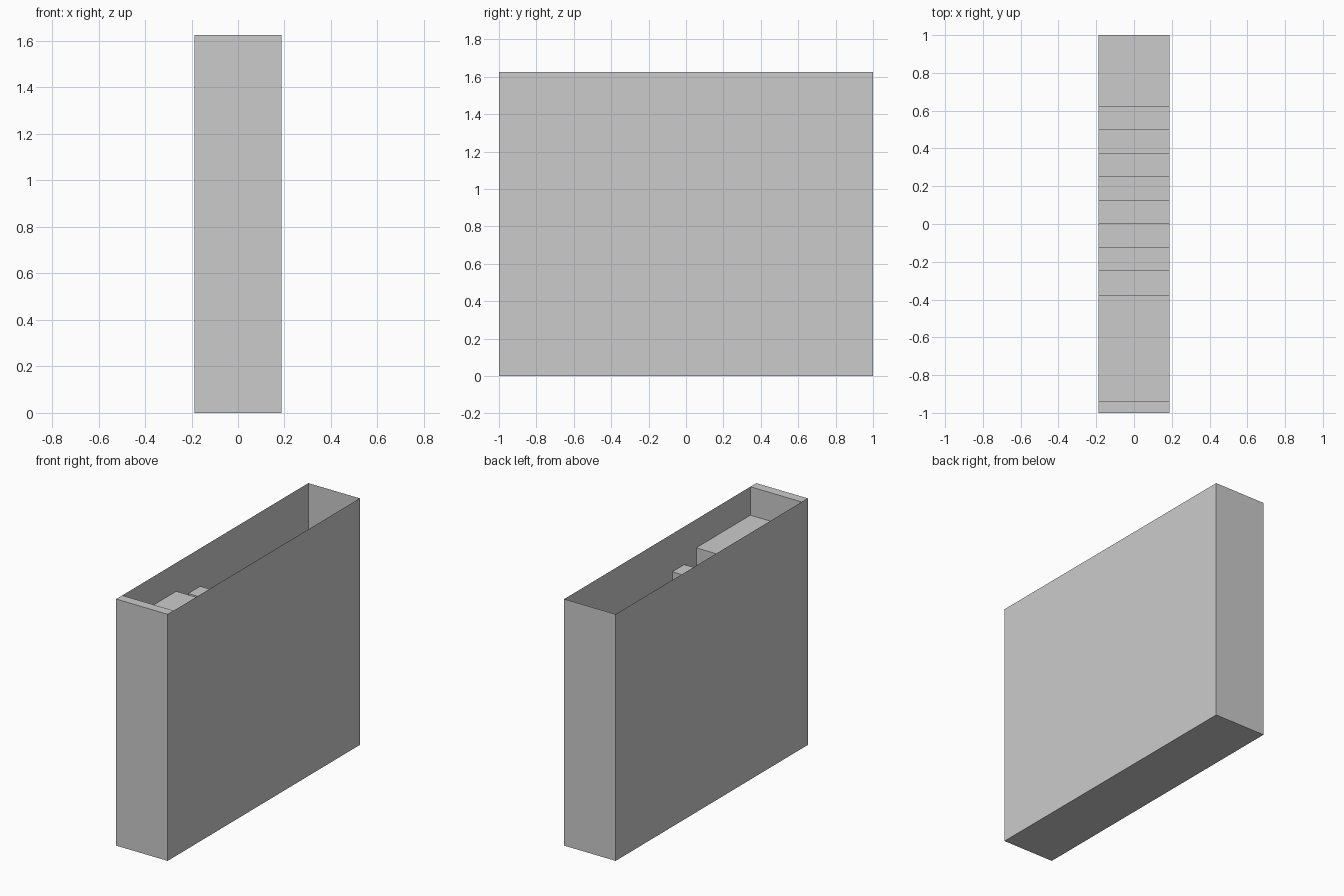
import bpy
import bmesh

if "Cube" in bpy.data.objects:
    bpy.data.objects.remove(bpy.data.objects["Cube"])

U = 1 / 16            # modelling unit
HALF_W = 3 * U
HALF_L = 1.0
HEIGHT = 26 * U


def make_object(name, bm):
    mesh = bpy.data.meshes.new(name)
    bm.to_mesh(mesh)
    bm.free()
    obj = bpy.data.objects.new(name, mesh)
    bpy.context.collection.objects.link(obj)
    return obj


# Outer casing: thin sheet box, open at the top
bm = bmesh.new()
bmesh.ops.create_cube(bm, size=1)
for v in bm.verts:
    v.co.x *= 2 * HALF_W
    v.co.y *= 2 * HALF_L
    v.co.z = (v.co.z + 0.5) * HEIGHT
top = [f for f in bm.faces if f.normal.z > 0.9]
bmesh.ops.delete(bm, geom=top, context='FACES_ONLY')
make_object("outer_casing", bm)

# Inner profile: front rim, upper ledge, then notched treads stepping down
levels = [(1 * U, HEIGHT), (9 * U, HEIGHT - 3 * U)]
for i in range(4):
    levels.append((2 * U, HEIGHT - (5 + i) * U))    # gap
    levels.append((2 * U, HEIGHT - (4 + i) * U))    # raised tread
levels.append((6 * U, HEIGHT - 9 * U))              # back floor

profile = []
y = -HALF_L
for length, z in levels:
    profile += [(y, z), (y + length, z)]
    y += length

# Stepped strip swept across the width
bm = bmesh.new()
left = [bm.verts.new((-HALF_W, py, pz)) for py, pz in profile]
right = [bm.verts.new((HALF_W, py, pz)) for py, pz in profile]
for i in range(len(profile) - 1):
    bm.faces.new((left[i], right[i], right[i + 1], left[i + 1]))
make_object("stepped_insert", bm)
